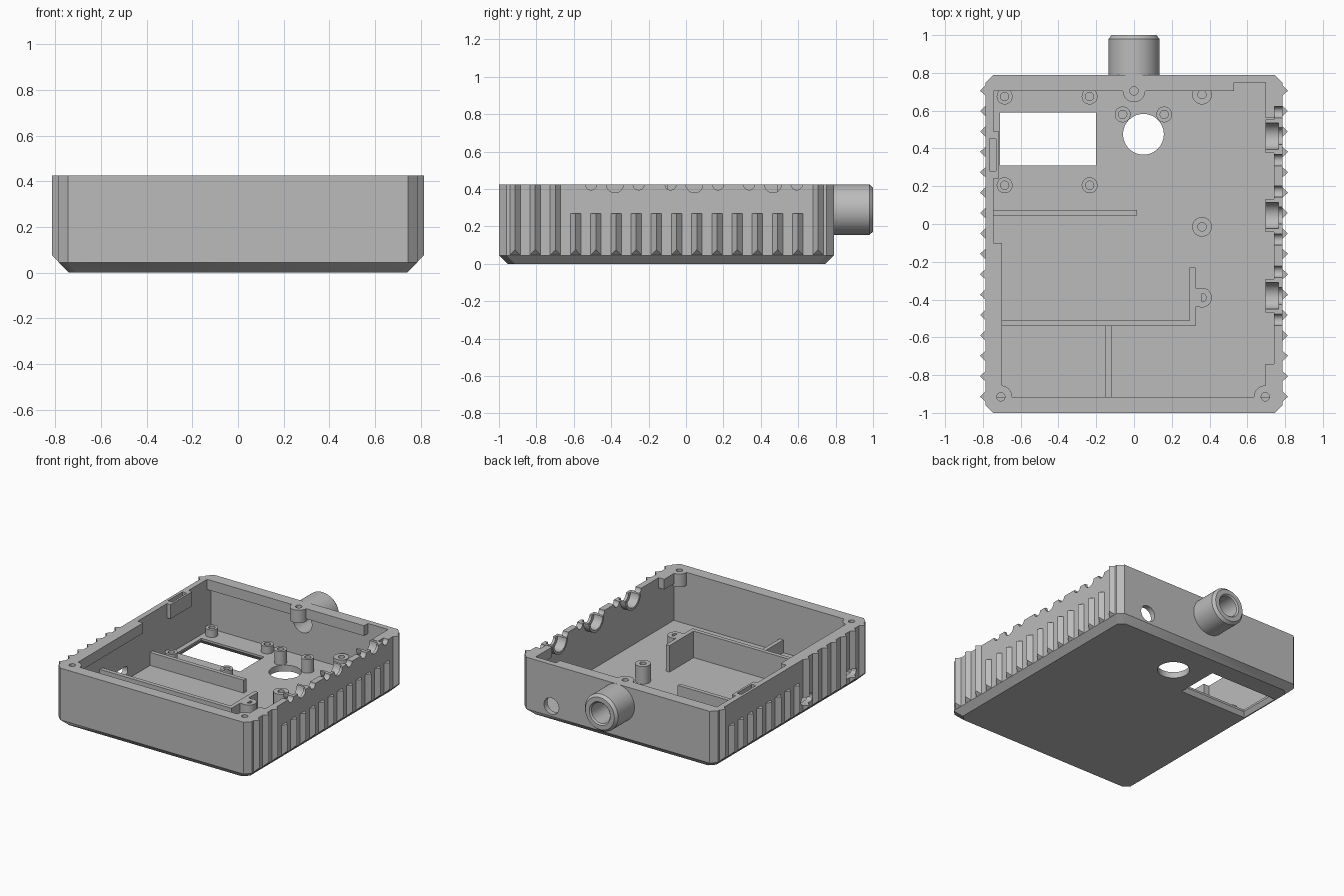
import bpy, bmesh, math
from mathutils import Matrix, Vector

if "Cube" in bpy.data.objects:
    bpy.data.objects.remove(bpy.data.objects["Cube"], do_unlink=True)

grey = bpy.data.materials.new("plain grey")
grey.use_nodes = True
COLOUR = (0.5, 0.5, 0.5, 1)
grey.diffuse_color = COLOUR
grey.node_tree.nodes["Principled BSDF"].inputs["Base Color"].default_value = COLOUR

TOP, FLOOR = 0.425, 0.045
ALONG_X = Matrix.Rotation(math.pi / 2, 4, 'Y')
ALONG_Y = Matrix.Rotation(-math.pi / 2, 4, 'X')
ALONG_Z = Matrix.Identity(4)


def finish(bm, name):
    bmesh.ops.recalc_face_normals(bm, faces=bm.faces)
    mesh = bpy.data.meshes.new(name)
    bm.to_mesh(mesh)
    bm.free()
    mesh.materials.append(grey)
    ob = bpy.data.objects.new(name, mesh)
    bpy.context.scene.collection.objects.link(ob)
    return ob


def loft(bm, rings, close=False, cap=True):
    """Skin a list of closed point rings."""
    vs = [[bm.verts.new(p) for p in ring] for ring in rings]
    pairs = list(zip(vs, vs[1:])) + ([(vs[-1], vs[0])] if close else [])
    for a, b in pairs:
        for i in range(len(a)):
            j = (i + 1) % len(a)
            bm.faces.new((a[i], a[j], b[j], b[i]))
    if cap and not close:
        bm.faces.new(vs[0])
        bm.faces.new(vs[-1])


def rect(x0, x1, y0, y1, z):
    return [(x0, y0, z), (x1, y0, z), (x1, y1, z), (x0, y1, z)]


def box(name, x0, x1, y0, y1, z0, z1):
    bm = bmesh.new()
    loft(bm, [rect(x0, x1, y0, y1, z) for z in (z0, z1)])
    return finish(bm, name)


def cylinder(name, loc, r, length, axis=ALONG_Z, seg=32):
    bm = bmesh.new()
    bmesh.ops.create_cone(bm, cap_ends=True, segments=seg, radius1=r, radius2=r,
                          depth=length, matrix=Matrix.Translation(loc) @ axis)
    return finish(bm, name)


def lathe(name, loc, section, axis=ALONG_Z, half=False, seg=32):
    """Turn a closed (radius, height) section, fully or as a half ring."""
    bm = bmesh.new()
    m = Matrix.Translation(loc) @ axis
    steps = seg // 2 + 1 if half else seg
    rings = []
    for i in range(steps):
        a = 2 * math.pi * i / seg - math.pi / 2
        rings.append([m @ Vector((r * math.cos(a), r * math.sin(a), h)) for r, h in section])
    loft(bm, rings, close=not half)
    return finish(bm, name)


def tube(name, x, y, ro, ri, z0, z1):
    return lathe(name, (x, y, 0), [(ri, z0), (ro, z0), (ro, z1), (ri, z1)])


def cut(ob, cutters):
    for c in cutters:
        mod = ob.modifiers.new("cut", 'BOOLEAN')
        mod.operation, mod.solver, mod.object = 'DIFFERENCE', 'EXACT', c
    bpy.context.view_layer.update()
    mesh = bpy.data.meshes.new_from_object(
        ob.evaluated_get(bpy.context.evaluated_depsgraph_get()))
    ob.modifiers.clear()
    ob.data = mesh


# Outer case with chamfered corners and chamfered bottom edge
def outline(inset, z):
    x, y0, y1, c = 0.785 - inset, -1 + inset, 0.79 - inset, 0.04
    return [(-x + c, y0, z), (x - c, y0, z), (x, y0 + c, z), (x, y1 - c, z),
            (x - c, y1, z), (-x + c, y1, z), (-x, y1 - c, z), (-x, y0 + c, z)]


bm = bmesh.new()
loft(bm, [outline(0.045, 0), outline(0, 0.045), outline(0, TOP)])
case = finish(bm, "case_shell")


# Grip ribs: pointed ridges with a sloping foot, some reaching the rim
def grip_ribs(name, side, is_tall):
    bm = bmesh.new()
    for k in range(16):
        y = -0.914 + 0.108 * k
        top = TOP if is_tall(k) else 0.27
        base, tip, h = side * 0.78, side * 0.815, 0.033
        loft(bm, [[(base, y - h, z), (tip, y, z + slope), (base, y + h, z)]
                  for z, slope in ((0.042, 0.034), (top, 0))])
    return finish(bm, name)


right_ribs = grip_ribs("grip_ribs_plus_x", 1, lambda k: k < 3 or k == 15)
left_ribs = grip_ribs("grip_ribs_minus_x", -1, lambda k: k < 7 or k == 15)

# Cutters for the cavity, screen window, dial hole and back wall holes
cavity = box("cavity", -0.745, 0.74, -0.915, 0.75, FLOOR, 0.6)
window = box("window", -0.71, -0.2, 0.31, 0.59, -0.1, 0.2)
bm = bmesh.new()
loft(bm, [rect(-0.735, -0.175, 0.285, 0.615, -0.005), rect(-0.71, -0.2, 0.31, 0.59, 0.03)])
bezel = finish(bm, "bezel")
dial = cylinder("dial", (0.05, 0.475, 0), 0.108, 0.3, seg=48)
bore = cylinder("bore", (0, 0.75, 0.29), 0.075, 0.2, ALONG_Y)
cable = cylinder("cable", (0.54, 0.77, 0.12), 0.06, 0.12, ALONG_Y)

# Cutters for the rounded slots in the -x wall
slots = []
for y in (-0.28, -0.79):
    slot = box("slot", -0.9, -0.65, y - 0.065, y + 0.065, 0.085, 0.145)
    bv = slot.modifiers.new("round", 'BEVEL')
    bv.width, bv.segments = 0.025, 3
    slots.append(slot)

# Cutters for the jack notches along the +x rim
notches = []
JACKS = (0.465, 0.045, -0.38)
for y in JACKS:
    notches.append(cylinder("jack", (0.77, y, TOP), 0.045, 0.14, ALONG_X))
    notches.append(cylinder("counterbore", (0.72, y, TOP), 0.07, 0.09, ALONG_X))
    for dy in (-0.127, 0.127):
        notches.append(cylinder("pin", (0.77, y + dy, TOP), 0.03, 0.16, ALONG_X))

# Cutters for the rim screws and the clip pocket
SCREWS = [(-0.705, -0.915), (0.695, -0.915), (0, 0.705)]
screws = [cylinder("screw", (x, y, TOP), 0.022, 0.2, seg=16) for x, y in SCREWS]
pocket = box("pocket", -0.765, -0.73, 0.28, 0.45, 0.365, 0.6)

# Lips around the rim and the clip holder
back_lip = box("back_lip", -0.745, 0.53, 0.705, 0.755, 0.35, TOP)
left_lip = box("side_lip_minus_x", -0.75, -0.70, -0.92, -0.1, 0.35, TOP)
right_lip = box("side_lip_front_plus_x", 0.695, 0.745, -0.92, -0.74, 0.35, TOP)
box("side_lip_back_plus_x", 0.695, 0.745, 0.56, 0.755, 0.35, TOP)
clip = box("clip_holder", -0.75, -0.715, 0.24, 0.49, 0.32, TOP)

cut(case, [cavity, window, bezel, dial, bore, cable, pocket] + slots + notches + screws)
cut(right_ribs, notches)
cut(left_ribs, slots)
cut(back_lip, [bore, screws[2]])
cut(left_lip, [screws[0]])
cut(right_lip, [screws[1]])
cut(clip, [pocket])
for c in [cavity, window, bezel, dial, bore, cable, pocket] + slots + notches + screws:
    bpy.data.objects.remove(c, do_unlink=True)

# Round parts
rounds = [case]
for x, y in SCREWS:
    rounds.append(tube("rim_screw_boss", x, y, 0.06, 0.022, 0.33, TOP))
for x in (-0.685, -0.235):
    for y in (0.205, 0.675):
        rounds.append(tube("screen_standoff", x, y, 0.042, 0.022, 0.04, 0.1))
for x in (-0.06, 0.16):
    rounds.append(tube("dial_standoff", x, 0.58, 0.042, 0.022, 0.04, 0.145))
for y, z in ((0.685, 0.16), (-0.015, 0.175), (-0.39, 0.24)):
    rounds.append(tube("board_standoff", 0.36, y, 0.052, 0.022, 0.04, z))

# Half ring cradles behind the jack notches
for y in JACKS:
    rounds.append(lathe("jack_cradle", (0, y, TOP),
                        [(0.07, 0.695), (0.088, 0.695), (0.088, 0.745), (0.07, 0.745)],
                        ALONG_X, half=True))

# Cable pipe at the back with a chamfered mouth
rounds.append(lathe("back_pipe", (0, 0, 0.29),
                    [(0.075, 0.755), (0.135, 0.755), (0.135, 0.98), (0.118, 1.0),
                     (0.085, 1.0), (0.075, 0.99)], ALONG_Y, seg=48))

# Inner partitions
box("screen_partition", -0.75, 0.015, 0.045, 0.075, 0.04, 0.14)
box("battery_partition_long", -0.75, 0.325, -0.54, -0.51, 0.04, 0.24)
box("battery_partition_end", 0.295, 0.325, -0.54, -0.23, 0.04, 0.24)
box("battery_partition_short", -0.15, -0.12, -0.92, -0.53, 0.04, 0.14)
box("standoff_web", 0.32, 0.36, -0.44, -0.34, 0.04, 0.2395)

# Smooth the turned parts, keeping sharp edges
bpy.ops.object.select_all(action='DESELECT')
for ob in rounds:
    ob.select_set(True)
bpy.context.view_layer.objects.active = case
bpy.ops.object.shade_smooth_by_angle(angle=math.radians(30))
